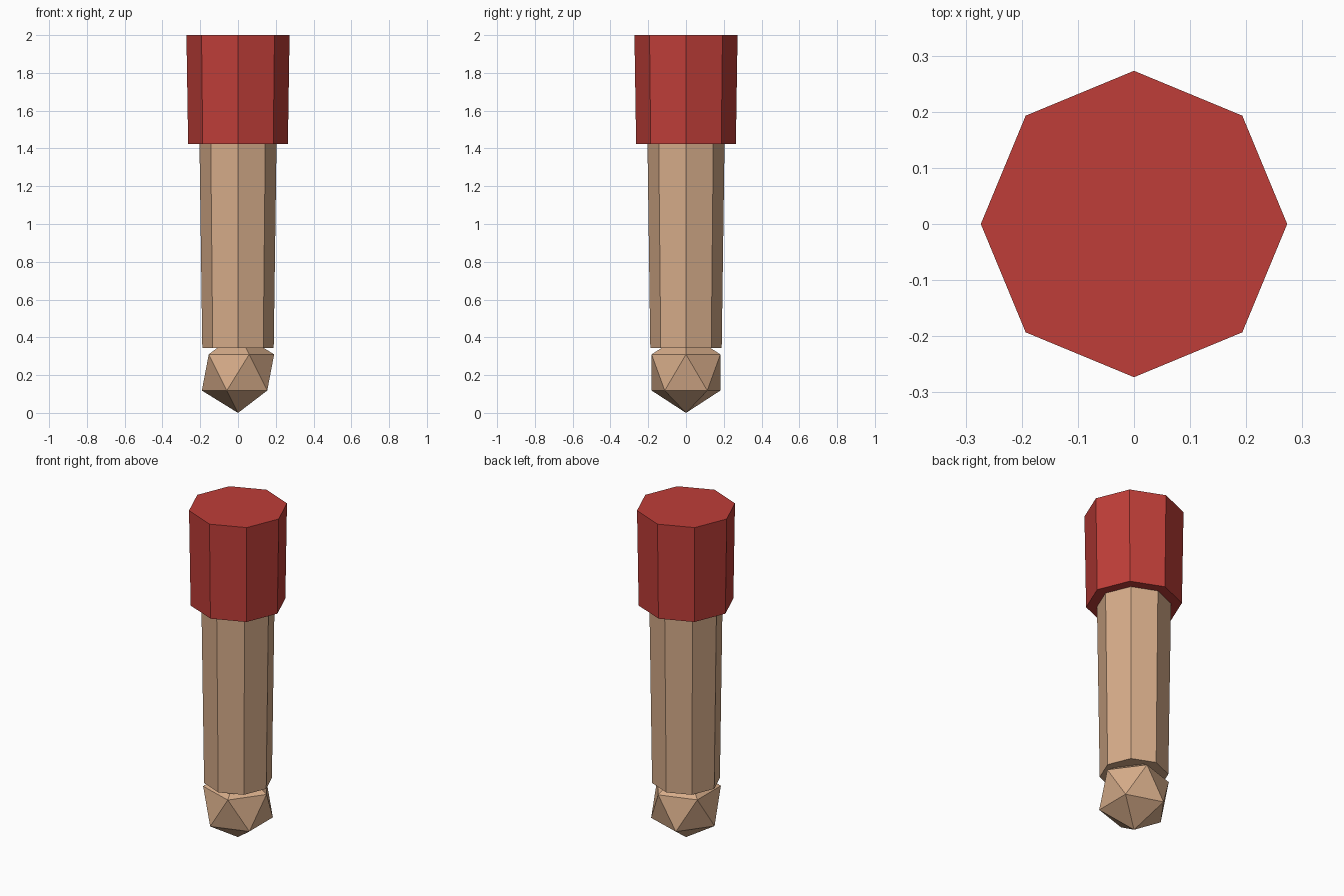
import bpy

cube = bpy.data.objects.get("Cube")
if cube:
    bpy.data.objects.remove(cube, do_unlink=True)


def make_material(name, rgb):
    mat = bpy.data.materials.new(name)
    mat.use_nodes = True
    color = (*rgb, 1.0)
    mat.diffuse_color = color
    mat.node_tree.nodes["Principled BSDF"].inputs["Base Color"].default_value = color
    return mat


def finish(name, mat):
    obj = bpy.context.object
    obj.name = name
    obj.data.name = name
    obj.data.materials.append(mat)
    bpy.ops.object.shade_flat()
    return obj


def octagonal_segment(name, z_bottom, z_top, r_bottom, r_top, mat):
    """Closed, slightly tapered eight-sided tube with corners on the axes."""
    bpy.ops.mesh.primitive_cone_add(
        vertices=8, radius1=r_bottom, radius2=r_top, depth=z_top - z_bottom,
        location=(0, 0, (z_bottom + z_top) / 2))
    return finish(name, mat)


sleeve_red = make_material("sleeve red", (0.52, 0.048, 0.04))
skin = make_material("skin", (0.67, 0.41, 0.25))

# Sleeve around the upper arm
octagonal_segment("sleeve", 1.424, 2.0, 0.264, 0.273, sleeve_red)

# Bare arm, its top tucked into the sleeve
octagonal_segment("forearm", 0.343, 1.5, 0.189, 0.205, skin)

# Faceted fist, its top tucked into the forearm
fist_radius = 0.214
bpy.ops.mesh.primitive_ico_sphere_add(
    subdivisions=1, radius=fist_radius, location=(0, 0, fist_radius))
finish("fist", skin)
